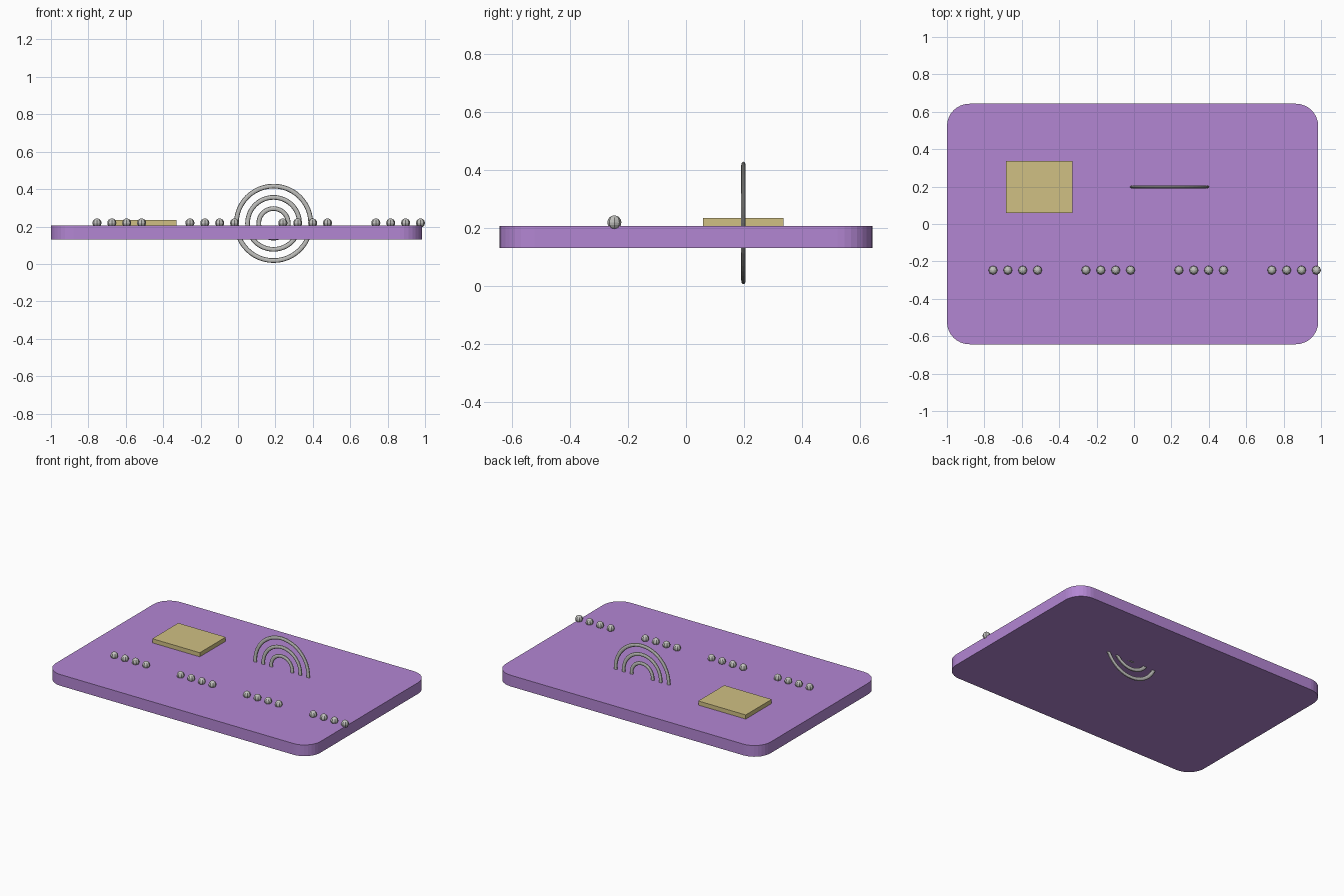
import bpy
import bmesh
from math import pi, cos, sin
from mathutils import Matrix

if "Cube" in bpy.data.objects:
    bpy.data.objects.remove(bpy.data.objects["Cube"], do_unlink=True)


def material(name, rgb):
    mat = bpy.data.materials.new(name)
    mat.use_nodes = True
    colour = (*rgb, 1)
    mat.diffuse_color = colour
    mat.node_tree.nodes["Principled BSDF"].inputs["Base Color"].default_value = colour
    return mat


purple = material("purple plastic", (0.45, 0.24, 0.65))
gold = material("pale gold", (0.63, 0.53, 0.23))
grey = material("silver grey", (0.53, 0.53, 0.51))


def add_object(name, bm, mat, location):
    mesh = bpy.data.meshes.new(name)
    bmesh.ops.recalc_face_normals(bm, faces=bm.faces)
    bm.to_mesh(mesh)
    bm.free()
    mesh.materials.append(mat)
    obj = bpy.data.objects.new(name, mesh)
    obj.location = location
    bpy.context.collection.objects.link(obj)
    return obj


def box(name, size, mat, location, corner=0):
    bm = bmesh.new()
    bmesh.ops.create_cube(bm, size=1, matrix=Matrix.Diagonal((*size, 1)))
    if corner:
        upright = [e for e in bm.edges
                   if abs(e.verts[0].co.z - e.verts[1].co.z) > size[2] / 2]
        bmesh.ops.bevel(bm, geom=upright, offset=corner, segments=8,
                        profile=0.5, affect='EDGES')
    return add_object(name, bm, mat, location)


# Card slab and contact chip
box("card_body", (1.985, 1.286, 0.076), purple, (-0.0075, 0, 0.168), corner=0.12)
box("chip", (0.356, 0.278, 0.04), gold, (-0.506, 0.198, 0.214))


# Upright rings, flattened front to back, passing through the card
def ring(name, radius, tube, depth, location, around=48, sides=12):
    bm = bmesh.new()
    loops = []
    for i in range(around):
        a = 2 * pi * i / around
        loop = []
        for j in range(sides):
            b = 2 * pi * j / sides
            r = radius + tube * cos(b)
            loop.append(bm.verts.new((r * cos(a), depth * sin(b), r * sin(a))))
        loops.append(loop)
    for i in range(around):
        here, there = loops[i], loops[(i + 1) % around]
        for j in range(sides):
            k = (j + 1) % sides
            bm.faces.new((here[j], here[k], there[k], there[j]))
    return add_object(name, bm, grey, location)


for label, radius in (("inner", 0.079), ("middle", 0.139), ("outer", 0.199)):
    ring(label + "_signal_ring", radius, 0.0125, 0.0075, (0.19, 0.198, 0.217))

# Four groups of four raised beads
for group in range(4):
    for index in range(4):
        bm = bmesh.new()
        bmesh.ops.create_uvsphere(bm, u_segments=8, v_segments=8, radius=0.0242)
        x = -0.754 + group * 0.497 + index * 0.0795
        add_object(f"bead_{group + 1}_{index + 1}", bm, grey, (x, -0.247, 0.219))
